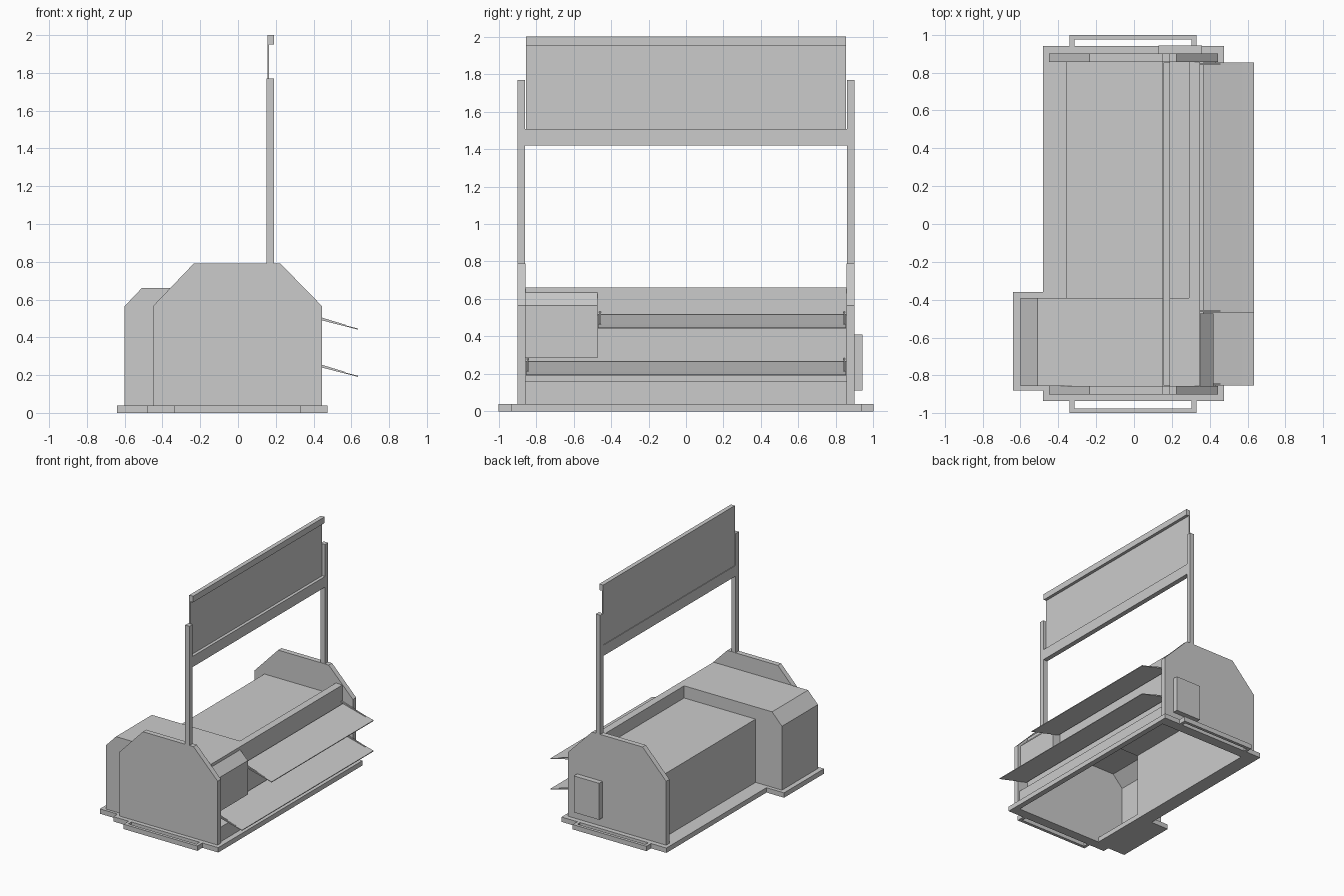
import bpy, bmesh

if "Cube" in bpy.data.objects:
    bpy.data.objects.remove(bpy.data.objects["Cube"])


def finish(name, bm):
    bmesh.ops.remove_doubles(bm, verts=bm.verts, dist=1e-5)
    bmesh.ops.recalc_face_normals(bm, faces=bm.faces)
    me = bpy.data.meshes.new(name)
    bm.to_mesh(me)
    bm.free()
    ob = bpy.data.objects.new(name, me)
    bpy.context.collection.objects.link(ob)
    return ob


def extrude_y(name, pts, y0, y1):
    """Solid made from an x-z profile."""
    bm = bmesh.new()
    f = bm.faces.new([bm.verts.new((x, y0, z)) for x, z in pts])
    r = bmesh.ops.extrude_face_region(bm, geom=[f])
    vs = [g for g in r["geom"] if isinstance(g, bmesh.types.BMVert)]
    bmesh.ops.translate(bm, verts=vs, vec=(0, y1 - y0, 0))
    return finish(name, bm)


def box(name, x0, x1, y0, y1, z0, z1):
    return extrude_y(name, [(x0, z0), (x1, z0), (x1, z1), (x0, z1)], y0, y1)


# Base flange: stepped outline with a large opening underneath
bm = bmesh.new()
outline = [(-.48, .94), (.475, .94), (.475, -.935), (-.48, -.935),
           (-.48, -.88), (-.64, -.88), (-.64, -.36), (-.48, -.36)]
face = bm.faces.new([bm.verts.new((x, y, 0)) for x, y in outline])
r = bmesh.ops.extrude_face_region(bm, geom=[face])
bmesh.ops.translate(bm, vec=(0, 0, .04),
                    verts=[g for g in r["geom"] if isinstance(g, bmesh.types.BMVert)])
base = finish("base_flange", bm)
cutter = box("base_cutter", -.36, .43, -.855, .855, -.1, .1)
cutter.hide_render = True
cutter.hide_viewport = True
mod = base.modifiers.new("opening", "BOOLEAN")
mod.object = cutter
mod.operation = "DIFFERENCE"
mod.solver = "EXACT"

# Hollow body shell: low tray section, taller cabinet section and the walls between
front = [(.35, .66), (.35, .16), (.43, .16), (.43, .04)]
low = [(-.36, .04), (-.36, .56), (.29, .56), (.29, .66)]
tall = [(-.6, .04), (-.6, .565), (-.51, .66)]
bm = bmesh.new()
for prof, y0, y1 in ((low + front, -.39, .857), (tall + [(.29, .66)] + front, -.857, -.39)):
    a = [bm.verts.new((x, y0, z)) for x, z in prof]
    b = [bm.verts.new((x, y1, z)) for x, z in prof]
    for i in range(len(prof) - 1):
        bm.faces.new((a[i], a[i + 1], b[i + 1], b[i]))
bm.faces.new([bm.verts.new((x, -.39, z)) for x, z in tall + low[::-1]])
bm.faces.new([bm.verts.new((x, -.857, z)) for x, z in tall + front])
finish("body_shell", bm)

# Front cabinet with a chamfered top edge
extrude_y("front_cabinet", [(.34, .285), (.42, .285), (.42, .565), (.35, .635), (.34, .635)],
          -.857, -.472)

# End plates, posts and carrying handles, mirrored in y
plate = [(-.45, .04), (-.45, .565), (-.235, .79), (.225, .79), (.445, .565), (.445, .04)]
for s, side in ((-1, "front"), (1, "rear")):
    extrude_y(side + "_end_plate", plate, s * .857, s * .9)
    box(side + "_post", .15, .19, s * .86, s * .9, .785, 1.77)
    box(side + "_handle_bar", -.34, .33, s * .975, s * 1.0, 0, .04)
    for x0 in (-.34, .305):
        box(side + "_handle_arm", x0, x0 + .025, s * .935, s * .978, 0, .04)

# Control box on the rear end plate
box("control_box", .13, .36, .895, .943, .11, .41)

# Header board between the posts
box("header_lower_rail", .15, .19, -.86, .86, 1.42, 1.508)
box("header_panel", .155, .165, -.855, .855, 1.5, 1.96)
box("header_top_rail", .155, .19, -.855, .855, 1.95, 2.0)

# Sloping front trays with slim support arms at both ends
for name, y0, dz in (("upper", -.47, .25), ("lower", -.855, 0)):
    y1 = .855
    extrude_y(name + "_tray", [(.365, .267 + dz), (.57, .213 + dz), (.635, .197 + dz),
                               (.635, .191 + dz), (.365, .26 + dz)], y0, y1)
    for ya in (y0 + .005, y1 - .015):
        extrude_y(name + "_tray_arm", [(.345, .285 + dz), (.57, .216 + dz),
                                       (.57, .208 + dz), (.345, .273 + dz)], ya, ya + .01)
